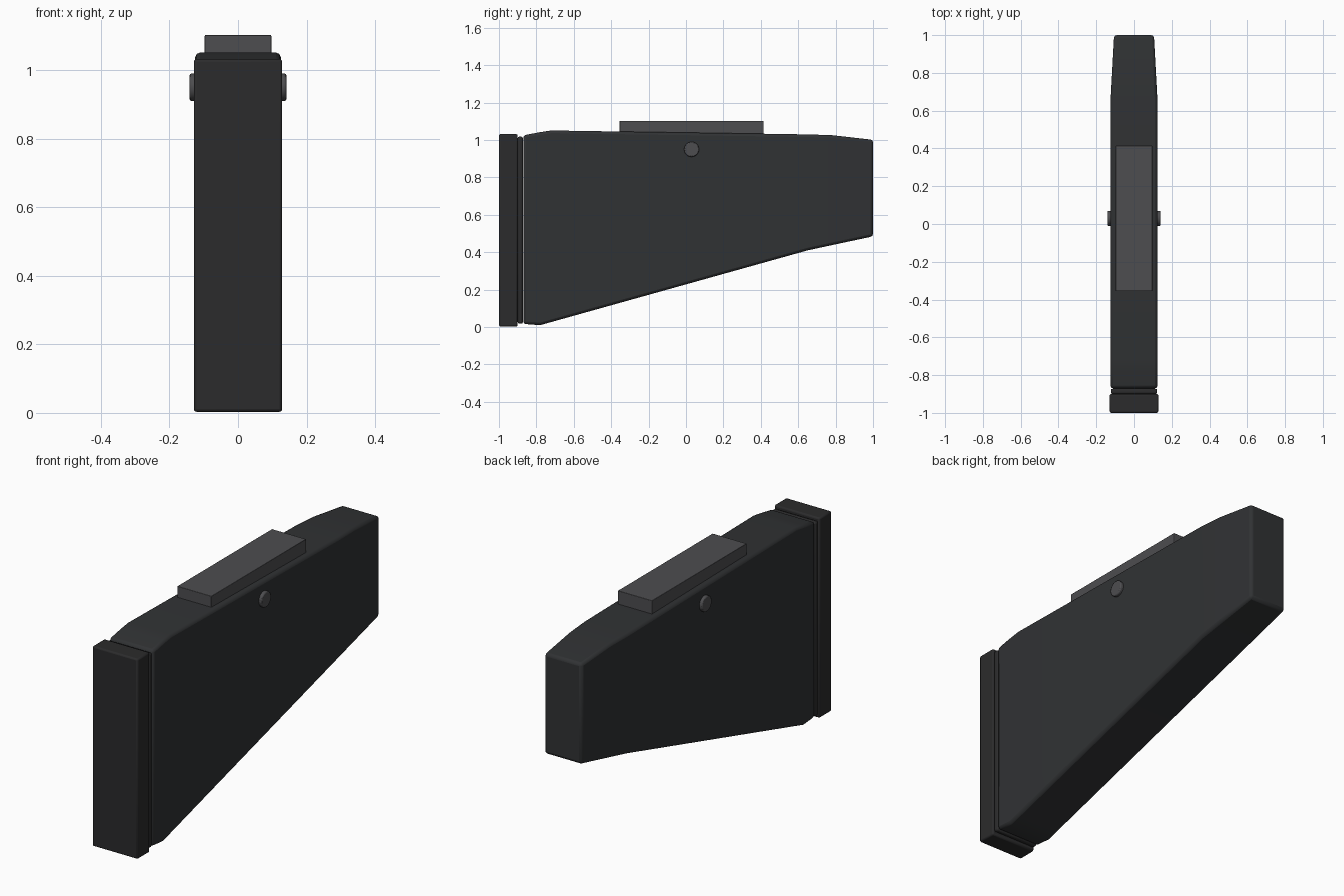
import bpy, bmesh
from math import radians

if "Cube" in bpy.data.objects:
    bpy.data.objects.remove(bpy.data.objects["Cube"])


def material(name, rgb):
    m = bpy.data.materials.new(name)
    m.diffuse_color = (*rgb, 1)
    m.use_nodes = True
    m.node_tree.nodes["Principled BSDF"].inputs["Base Color"].default_value = m.diffuse_color
    return m


body_mat = material("dark_grey", (0.030, 0.032, 0.034))
pad_mat = material("rubber_black", (0.024, 0.024, 0.025))
rest_mat = material("mid_grey", (0.075, 0.075, 0.08))


def finish(ob, mat, bevel, segments=2):
    ob.data.materials.append(mat)
    if bevel:
        mod = ob.modifiers.new("bevel", 'BEVEL')
        mod.width, mod.segments = bevel, segments
        mod.limit_method, mod.angle_limit = 'ANGLE', radians(35)
    bpy.ops.object.select_all(action='DESELECT')
    ob.select_set(True)
    bpy.context.view_layer.objects.active = ob
    bpy.ops.object.shade_smooth_by_angle(angle=radians(30))


def loft(name, stations, mat, bevel):
    """Rectangular sections along y: (y, half width, bottom z, top z)."""
    bm = bmesh.new()
    rings = [[bm.verts.new(p) for p in ((-w, y, b), (w, y, b), (w, y, t), (-w, y, t))]
             for y, w, b, t in stations]
    for r, s in zip(rings, rings[1:]):
        for i in range(4):
            j = (i + 1) % 4
            bm.faces.new((r[i], r[j], s[j], s[i]))
    bm.faces.new(rings[0])
    bm.faces.new(rings[-1])
    bmesh.ops.recalc_face_normals(bm, faces=bm.faces)
    me = bpy.data.meshes.new(name)
    bm.to_mesh(me)
    bm.free()
    ob = bpy.data.objects.new(name, me)
    bpy.context.collection.objects.link(ob)
    finish(ob, mat, bevel)


# Main tapering stock body
loft("stock_body", [
    (-0.87, 0.125, 0.017, 1.025),
    (-0.78, 0.125, 0.010, 1.042),
    (-0.72, 0.125, 0.027, 1.051),
    (0.65, 0.125, 0.410, 1.030),
    (0.78, 0.118, 0.438, 1.026),
    (1.00, 0.106, 0.485, 1.001)], body_mat, 0.014)

# Butt pad and the thin spacer between pad and body
loft("butt_pad", [(-1.0, 0.129, 0.003, 1.032), (-0.9, 0.129, 0.003, 1.032)], pad_mat, 0.008)
loft("pad_spacer", [(-0.9, 0.123, 0.018, 1.018), (-0.872, 0.123, 0.018, 1.018)], pad_mat, 0.009)

# Raised cheek rest
loft("cheek_rest", [(-0.355, 0.097, 1.0, 1.102), (0.415, 0.097, 1.0, 1.102)], rest_mat, 0.002)

# Round side buttons
for side, sx in (("left", -1), ("right", 1)):
    bpy.ops.mesh.primitive_cylinder_add(vertices=32, radius=0.04, depth=0.04,
                                        location=(sx * 0.121, 0.03, 0.95),
                                        rotation=(0, radians(90), 0))
    button = bpy.context.object
    button.name = side + "_button"
    finish(button, rest_mat, 0.005)
